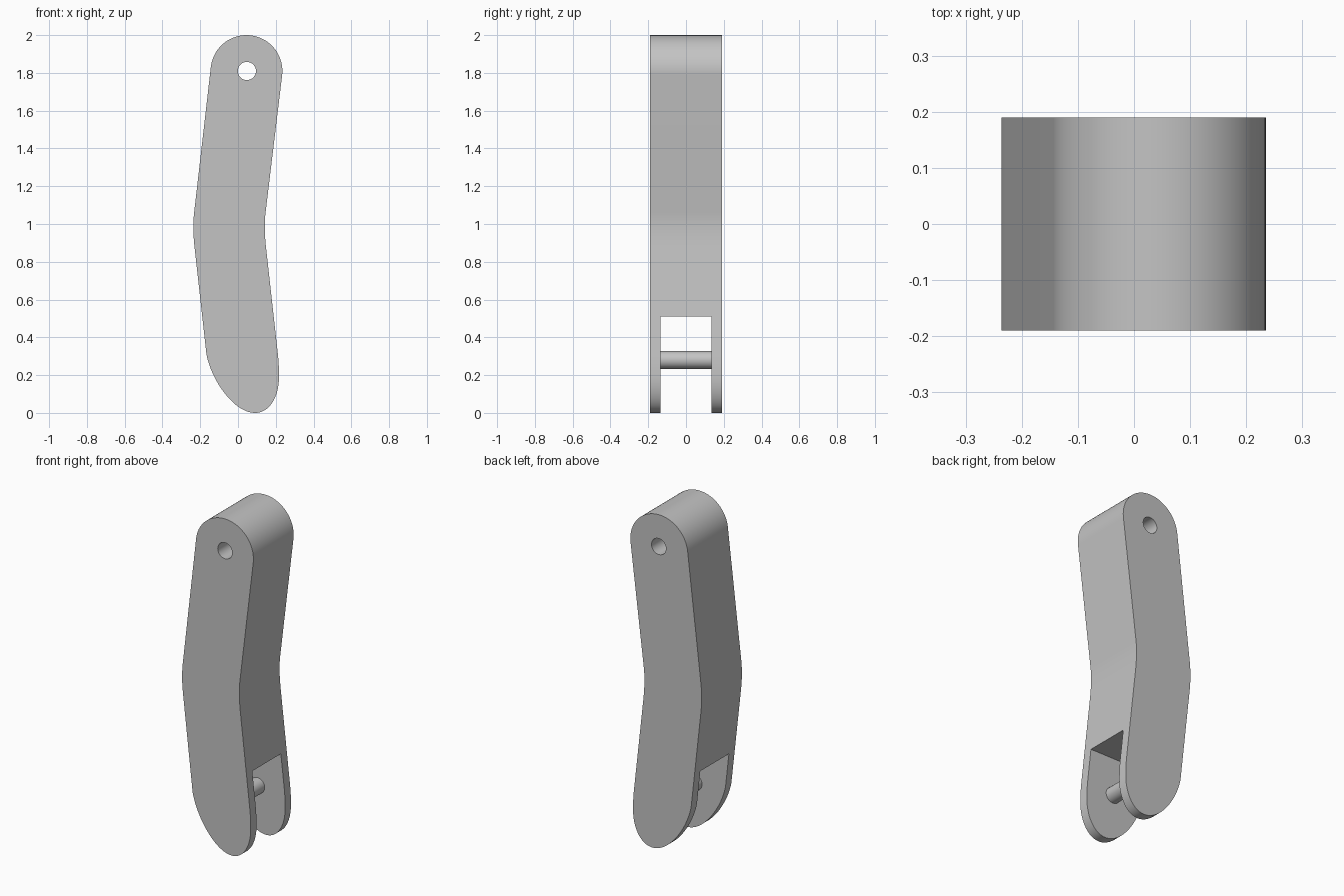
import bpy, bmesh, math
from mathutils import Vector

old = bpy.data.objects.get("Cube")
if old:
    bpy.data.objects.remove(old, do_unlink=True)

HALF = 0.19      # half thickness of the arm
SLOT = 0.135     # half width of the fork slot

grey = bpy.data.materials.new("plain grey")
grey.use_nodes = True
colour = (0.55, 0.55, 0.55, 1)
grey.diffuse_color = colour
grey.node_tree.nodes["Principled BSDF"].inputs["Base Color"].default_value = colour


def bezier(a, b, c, d, steps=14):
    """Points along a cubic curve, both ends included."""
    a, b, c, d = map(Vector, (a, b, c, d))
    pts = []
    for i in range(steps + 1):
        t = i / steps
        s = 1 - t
        pts.append(a * s**3 + b * 3 * s * s * t + c * 3 * s * t * t + d * t**3)
    return pts


def arc(cx, cz, r, start, end, steps):
    angles = [math.radians(start + (end - start) * i / steps) for i in range(steps + 1)]
    return [Vector((cx + r * math.cos(a), cz + r * math.sin(a))) for a in angles]


def extrude(name, profile, half):
    """Solid made from an x-z profile, from y = -half to y = half."""
    bm = bmesh.new()
    face = bm.faces.new([bm.verts.new((p[0], -half, p[1])) for p in profile])
    new = bmesh.ops.extrude_face_region(bm, geom=[face])["geom"]
    verts = [v for v in new if isinstance(v, bmesh.types.BMVert)]
    bmesh.ops.translate(bm, verts=verts, vec=(0, 2 * half, 0))
    bmesh.ops.recalc_face_normals(bm, faces=bm.faces)
    mesh = bpy.data.meshes.new(name)
    bm.to_mesh(mesh)
    bm.free()
    mesh.materials.append(grey)
    obj = bpy.data.objects.new(name, mesh)
    bpy.context.collection.objects.link(obj)
    return obj


def select(obj):
    bpy.ops.object.select_all(action="DESELECT")
    obj.select_set(True)
    bpy.context.view_layer.objects.active = obj


def cut(obj, cutter):
    select(obj)
    mod = obj.modifiers.new("cut", "BOOLEAN")
    mod.operation = "DIFFERENCE"
    mod.solver = "EXACT"
    mod.object = cutter
    bpy.ops.object.modifier_apply(modifier=mod.name)
    bpy.data.objects.remove(cutter, do_unlink=True)


# Bent arm outline: rounded top, soft bend, skewed round foot
outline = arc(0.045, 1.81, 0.19, -7, 173, 48)
outline += bezier((-0.23, 1.08), (-0.239, 1.01), (-0.239, 0.95), (-0.228, 0.86))
outline += bezier((-0.167, 0.31), (-0.14, 0.17), (-0.02, 0), (0.09, 0), 24)
outline += bezier((0.09, 0), (0.17, 0), (0.217, 0.09), (0.217, 0.19), 20)[1:]
outline += bezier((0.217, 0.19), (0.217, 0.23), (0.216, 0.27), (0.21, 0.32), 6)[1:]
outline += bezier((0.15, 0.86), (0.14, 0.95), (0.139, 1.01), (0.147, 1.07))
arm = extrude("forked_arm", outline, HALF)

# Pivot hole at the top
cut(arm, extrude("hole_cutter", arc(0.047, 1.81, 0.048, 0, 350, 35), 0.4))

# Fork slot at the foot
cut(arm, extrude("slot_cutter", [(-1, -1), (1, -1), (1, 0.51), (-1, 0.51)], SLOT))

# Pin across the fork, its ends just sunk into the cheeks
pin = extrude("fork_pin", arc(0.035, 0.28, 0.047, 0, 350, 35), SLOT + 0.01)

for obj in (arm, pin):
    select(obj)
    bpy.ops.object.shade_smooth_by_angle(angle=math.radians(30))
